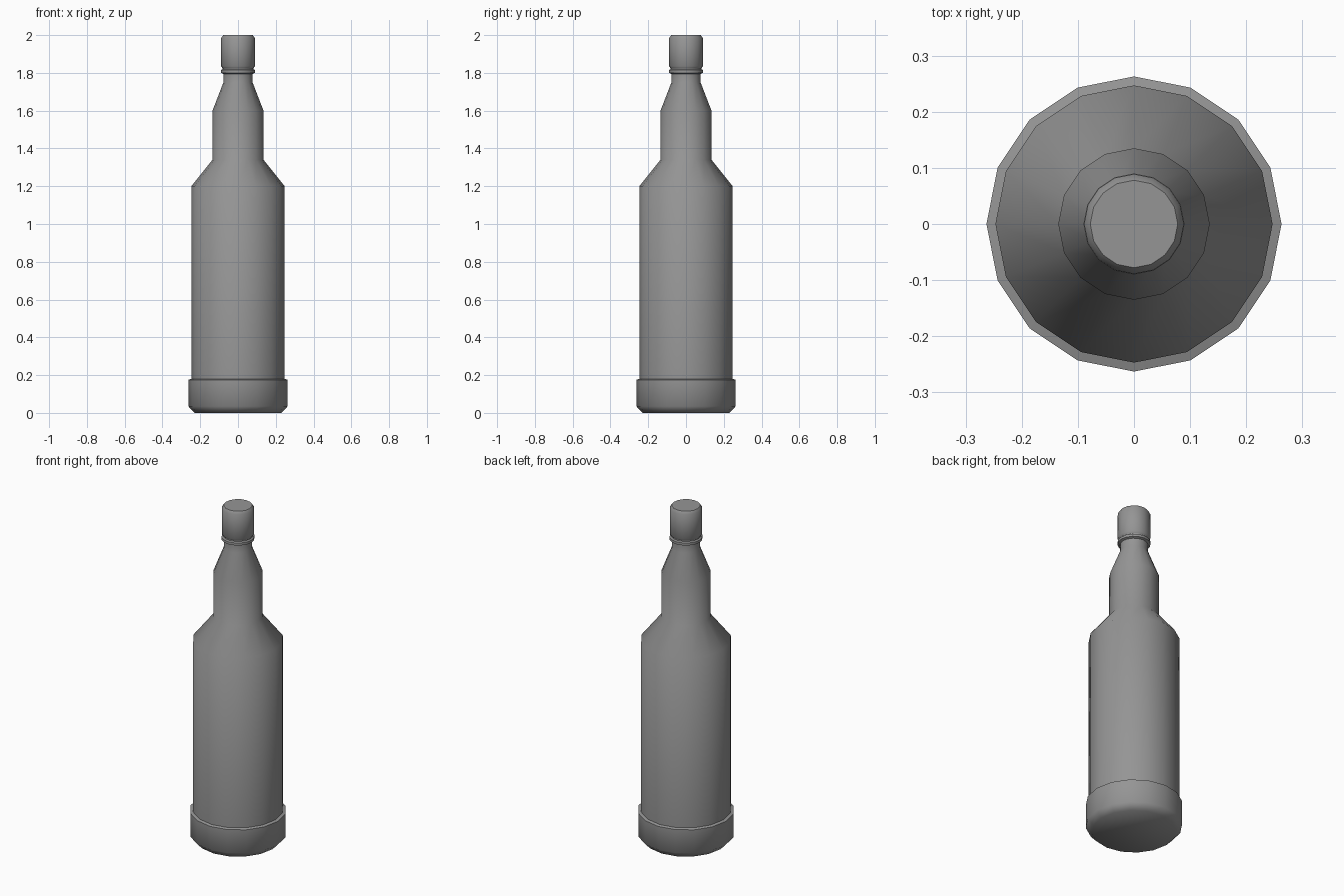
import bpy
import bmesh
from math import cos, sin, pi, radians

SIDES = 16

cube = bpy.data.objects.get("Cube")
if cube:
    bpy.data.objects.remove(cube, do_unlink=True)

grey = bpy.data.materials.new("plain_grey")
grey.use_nodes = True
colour = (0.3, 0.3, 0.3, 1)
grey.diffuse_color = colour
grey.node_tree.nodes["Principled BSDF"].inputs["Base Color"].default_value = colour


def lathe(name, profile, cap_bottom=False, cap_top=False, angle=50):
    """Spin a (radius, height) profile around z."""
    bm = bmesh.new()
    rings = [[bm.verts.new((r * cos(2 * pi * i / SIDES), r * sin(2 * pi * i / SIDES), z))
              for i in range(SIDES)] for r, z in profile]
    for low, high in zip(rings, rings[1:]):
        for i in range(SIDES):
            j = (i + 1) % SIDES
            bm.faces.new((low[i], low[j], high[j], high[i]))
    if cap_bottom:
        bm.faces.new(rings[0][::-1])
    if cap_top:
        bm.faces.new(rings[-1])
    mesh = bpy.data.meshes.new(name)
    bm.to_mesh(mesh)
    bm.free()
    mesh.materials.append(grey)
    obj = bpy.data.objects.new(name, mesh)
    bpy.context.collection.objects.link(obj)
    bpy.ops.object.select_all(action='DESELECT')
    obj.select_set(True)
    bpy.context.view_layer.objects.active = obj
    bpy.ops.object.shade_smooth_by_angle(angle=radians(angle))
    return obj


# Wide foot with a bevelled underside and a ledge on top
lathe("base", [(0.23, 0), (0.263, 0.035), (0.263, 0.175), (0.247, 0.18)],
      cap_bottom=True, angle=60)

# Main body, shoulder and stepped neck
lathe("body", [(0.247, 0.18), (0.247, 1.2), (0.135, 1.34), (0.135, 1.6),
               (0.077, 1.75), (0.077, 1.8)])

# Thin collar below the cap
lathe("collar", [(0.077, 1.795), (0.09, 1.8), (0.09, 1.815), (0.082, 1.82), (0.082, 1.83)])

# Cap with a bevelled rim
lathe("cap", [(0.082, 1.825), (0.089, 1.835), (0.089, 1.985), (0.078, 2.0)],
      cap_top=True, angle=40)
